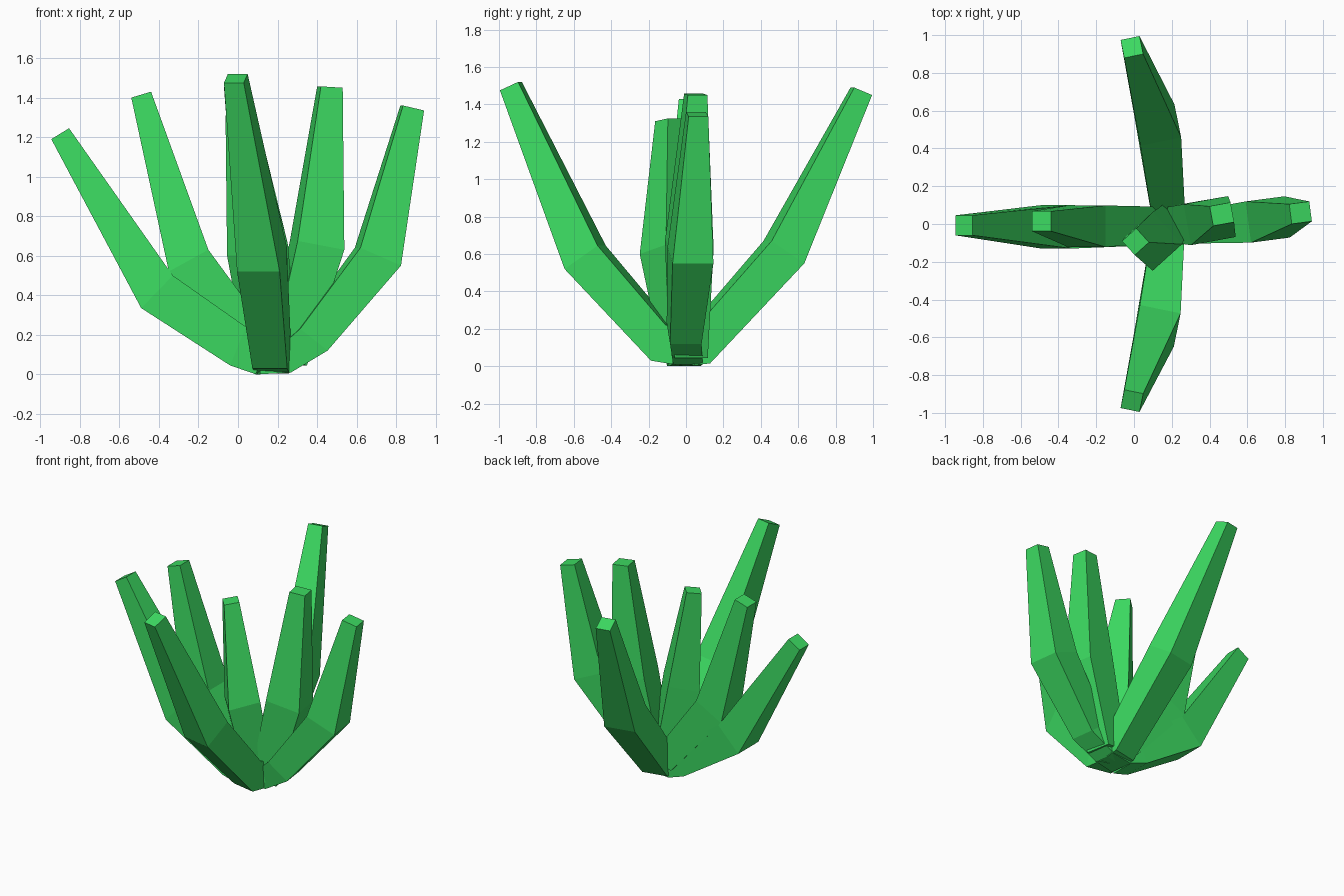
import bpy, bmesh, math
from mathutils import Vector

mat = bpy.data.materials.new("leaf_green")
mat.diffuse_color = (0.045, 0.70, 0.12, 1)
ROOT = Vector((0.18, 0, 0))          # shared point all leaves grow from


def leaf(name, dx, dy, rings):
    """Four-sided tapering leaf leaning along (dx, dy).
    ring = (outer reach, outer z, inner reach, inner z, half width, side shift)"""
    d = Vector((dx, dy, 0)).normalized()
    side = Vector((-d.y, d.x, 0))
    bm = bmesh.new()
    loops = []
    for ro, zo, ri, zi, w, s in rings:
        corners = ((ro, zo, -w), (ro, zo, w), (ri, zi, w), (ri, zi, -w))
        loops.append([bm.verts.new(ROOT + d * r + side * (s + o) + Vector((0, 0, z)))
                      for r, z, o in corners])
    for a, b in zip(loops, loops[1:]):
        for i in range(4):
            j = (i + 1) % 4
            bm.faces.new((a[i], a[j], b[j], b[i]))
    bm.faces.new(loops[0][::-1])
    bm.faces.new(loops[-1])
    bmesh.ops.recalc_face_normals(bm, faces=bm.faces)
    me = bpy.data.meshes.new(name)
    bm.to_mesh(me)
    bm.free()
    me.materials.append(mat)
    bpy.context.collection.objects.link(bpy.data.objects.new(name, me))


# Front and back leaves
leaf("front_leaf", -0.2, -0.98, [
    (0.02, 0.005, -0.02, 0.20, 0.085, 0.00),
    (0.17, 0.03, 0.09, 0.22, 0.09, 0.015),
    (0.63, 0.52, 0.45, 0.645, 0.11, 0.05),
    (1.005, 1.475, 0.906, 1.52, 0.051, 0.0)])
leaf("back_leaf", -0.2, 0.98, [
    (0.02, 0.005, -0.02, 0.20, 0.085, 0.00),
    (0.11, 0.015, 0.07, 0.25, 0.09, -0.015),
    (0.613, 0.55, 0.435, 0.67, 0.11, -0.05),
    (1.005, 1.45, 0.908, 1.49, 0.051, 0.0)])

# Left pair
leaf("left_outer_leaf", -1, 0, [
    (0.09, 0.0, 0.02, 0.18, 0.09, 0.01),
    (0.22, 0.045, 0.14, 0.24, 0.10, 0.015),
    (0.67, 0.335, 0.51, 0.50, 0.115, 0.015),
    (1.125, 1.19, 1.035, 1.245, 0.053, 0.007)])
leaf("left_inner_leaf", -1, 0, [
    (0.12, 0.06, -0.03, 0.14, 0.09, 0.0),
    (0.53, 0.52, 0.33, 0.63, 0.11, 0.012),
    (0.72, 1.40, 0.62, 1.43, 0.053, -0.015)])

# Right pair
leaf("right_outer_leaf", 0.99, 0.13, [
    (-0.08, 0.0, -0.08, 0.10, 0.085, 0.0),
    (0.08, 0.01, 0.0, 0.12, 0.08, 0.0),
    (0.26, 0.12, 0.12, 0.23, 0.085, -0.035),
    (0.63, 0.55, 0.423, 0.64, 0.11, -0.045),
    (0.757, 1.335, 0.65, 1.36, 0.053, -0.032)])
leaf("right_inner_leaf", 0.985, 0.18, [
    (0.155, 0.045, -0.03, 0.07, 0.09, 0.0),
    (0.34, 0.63, 0.10, 0.675, 0.11, -0.022),
    (0.346, 1.45, 0.234, 1.457, 0.053, 0.0)])

# Short leaf in the middle
leaf("middle_leaf", -0.74, -0.67, [
    (0.10, 0.06, -0.08, 0.08, 0.09, 0.0),
    (0.226, 0.60, 0.017, 0.65, 0.115, 0.014),
    (0.241, 1.31, 0.14, 1.325, 0.05, -0.046)])
